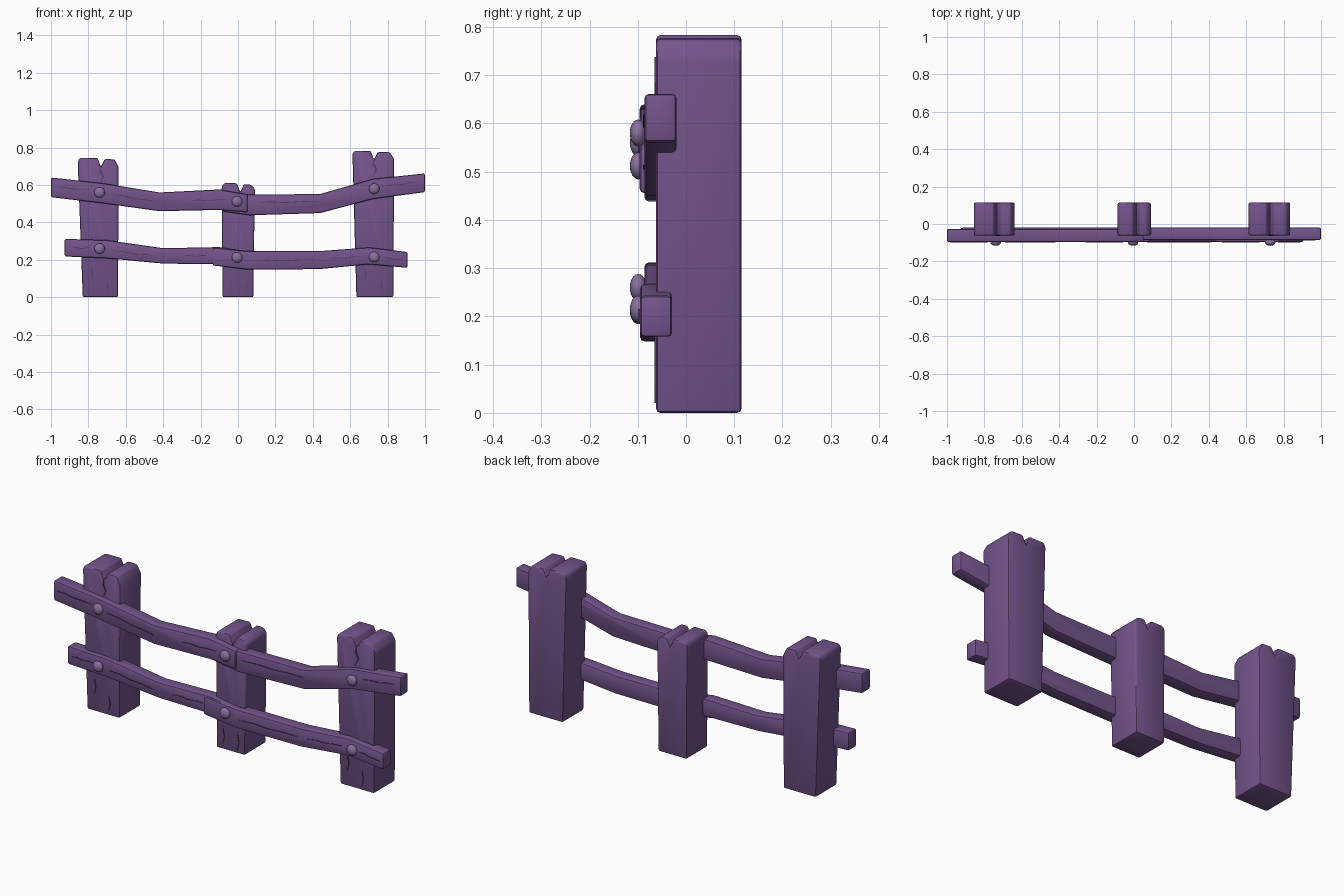
import bpy, bmesh, math
from mathutils import Vector

if "Cube" in bpy.data.objects:
    bpy.data.objects.remove(bpy.data.objects["Cube"])


def material(name, rgb):
    m = bpy.data.materials.new(name)
    m.diffuse_color = (*rgb, 1)
    m.use_nodes = True
    m.node_tree.nodes["Principled BSDF"].inputs["Base Color"].default_value = m.diffuse_color
    return m


WOOD = material("purple wood", (0.174, 0.089, 0.262))
BOLT = material("pale bolt", (0.255, 0.165, 0.345))
CRACK = material("dark crack", (0.085, 0.042, 0.13))


def finish(bm, name, mat):
    bmesh.ops.recalc_face_normals(bm, faces=bm.faces)
    me = bpy.data.meshes.new(name)
    bm.to_mesh(me)
    bm.free()
    me.materials.append(mat)
    ob = bpy.data.objects.new(name, me)
    bpy.context.collection.objects.link(ob)
    bpy.ops.object.select_all(action='DESELECT')
    ob.select_set(True)
    bpy.context.view_layer.objects.active = ob
    bpy.ops.object.shade_smooth_by_angle(angle=math.radians(40))
    return ob


def prism(name, outline, y0, y1, mat, bevel=0.0):
    """Extrude an xz outline from y0 to y1 and round its hard edges."""
    bm = bmesh.new()
    face = bm.faces.new([bm.verts.new((x, y0, z)) for x, z in outline])
    ext = bmesh.ops.extrude_face_region(bm, geom=[face])
    verts = [g for g in ext["geom"] if isinstance(g, bmesh.types.BMVert)]
    bmesh.ops.translate(bm, verts=verts, vec=(0, y1 - y0, 0))
    if not any(face in e.link_faces for e in bm.edges):
        bm.faces.new(bm.verts[:len(outline)])
    bmesh.ops.recalc_face_normals(bm, faces=bm.faces)
    if bevel:
        hard = [e for e in bm.edges if e.calc_face_angle(0) > math.radians(28)]
        bmesh.ops.bevel(bm, geom=hard, offset=bevel, segments=2, profile=0.5,
                        affect='EDGES', clamp_overlap=True)
    return finish(bm, name, mat)


def crack(name, path, y, width=0.006):
    """Thin tapering plate along a path on a front surface."""
    left, right = [], []
    for i, p in enumerate(path[1:-1], 1):
        d = (Vector(path[i + 1]) - Vector(path[i - 1])).normalized()
        n = Vector((-d.y, d.x)) * width / 2
        left.append(tuple(Vector(p) + n))
        right.append(tuple(Vector(p) - n))
    prism(name, [path[0]] + left + [path[-1]] + right[::-1], y - 0.003, y + 0.003, CRACK)


# Posts: split tops, slightly wider than the feet
def post(name, xb0, xb1, xt0, xt1, notch, h, chamfer):
    outline = [(xb0, 0), (xb1, 0), (xt1, h - chamfer), (xt1 - 0.022, h - 0.008),
               (notch + 0.024, h - 0.006), (notch + 0.004, h - 0.048),
               (notch - 0.014, h), (xt0 + 0.012, h), (xt0, h - 0.018)]
    prism(name, outline, -0.062, 0.115, WOOD, 0.009)


post("left_post", -0.83, -0.642, -0.857, -0.638, -0.737, 0.745, 0.05)
post("middle_post", -0.083, 0.082, -0.087, 0.09, 0.008, 0.61, 0.03)
post("right_post", 0.633, 0.83, 0.612, 0.835, 0.723, 0.783, 0.045)

# Rails: (x, top z, bottom z) stations
rails = {
    "upper_left_rail": (-0.096, -0.026, [(-1.0, 0.64, 0.535), (-0.72, 0.609, 0.502),
                        (-0.42, 0.56, 0.46), (-0.1, 0.576, 0.467), (0.052, 0.55, 0.455)]),
    "upper_right_rail": (-0.086, -0.02, [(-0.08, 0.55, 0.458), (0.06, 0.548, 0.438),
                         (0.44, 0.552, 0.45), (0.72, 0.632, 0.525), (1.0, 0.662, 0.562)]),
    "lower_left_rail": (-0.086, -0.02, [(-0.927, 0.312, 0.218), (-0.7, 0.305, 0.208),
                        (-0.4, 0.262, 0.18), (-0.1, 0.268, 0.176), (0.04, 0.245, 0.165)]),
    "lower_right_rail": (-0.095, -0.029, [(-0.135, 0.265, 0.17), (0.05, 0.246, 0.148),
                         (0.43, 0.246, 0.15), (0.7, 0.266, 0.176), (0.906, 0.242, 0.157)]),
}
for name, (y0, y1, st) in rails.items():
    outline = [(x, b) for x, t, b in st] + [(x, t) for x, t, b in reversed(st)]
    prism(name, outline, y0, y1, WOOD, 0.009)

# Bolts: flattened domes
for i, (x, z) in enumerate([(-0.74, 0.56), (-0.005, 0.512), (0.728, 0.58),
                            (-0.74, 0.26), (-0.005, 0.212), (0.728, 0.215)]):
    bm = bmesh.new()
    bmesh.ops.create_uvsphere(bm, u_segments=20, v_segments=12, radius=0.028)
    for v in bm.verts:
        v.co = (v.co.x + x, v.co.y * 0.62 - 0.099, v.co.z + z)
    finish(bm, f"bolt_{i + 1}", BOLT)

# Rail cracks: slightly wavy hairlines
for y, segs in [(-0.096, [(-0.98, 0.59, -0.78, 0.572), (-0.69, 0.552, -0.42, 0.508),
                          (-0.26, 0.517, -0.06, 0.52)]),
                (-0.086, [(0.08, 0.506, 0.44, 0.512), (0.77, 0.592, 0.97, 0.617),
                          (-0.9, 0.265, -0.78, 0.262), (-0.68, 0.25, -0.43, 0.219),
                          (-0.32, 0.222, -0.14, 0.222)]),
                (-0.095, [(0.07, 0.196, 0.41, 0.199), (0.47, 0.203, 0.67, 0.219),
                          (0.77, 0.215, 0.89, 0.196)])]:
    for x0, z0, x1, z1 in segs:
        path = [(x0 + (x1 - x0) * t, z0 + (z1 - z0) * t + 0.003 * math.sin(t * 9))
                for t in (0, 0.25, 0.5, 0.75, 1)]
        crack("rail_crack", path, y, 0.004)

# Post cracks: zigzag below each split, short ones near the feet
for x, h, deep in [(-0.733, 0.7, 0.1), (0.012, 0.565, 0.03), (0.727, 0.738, 0.1)]:
    crack("split_crack", [(x, h), (x - 0.004, h - deep * 0.25), (x + 0.012, h - deep * 0.55),
                          (x - 0.008, h - deep)], -0.062, 0.008)
for x, z in [(-0.785, 0.17), (-0.703, 0.1), (-0.042, 0.11), (0.042, 0.1),
             (0.678, 0.16), (0.762, 0.1)]:
    crack("foot_crack", [(x, z), (x + 0.006, z - 0.04), (x - 0.002, z - 0.08)], -0.062, 0.005)
